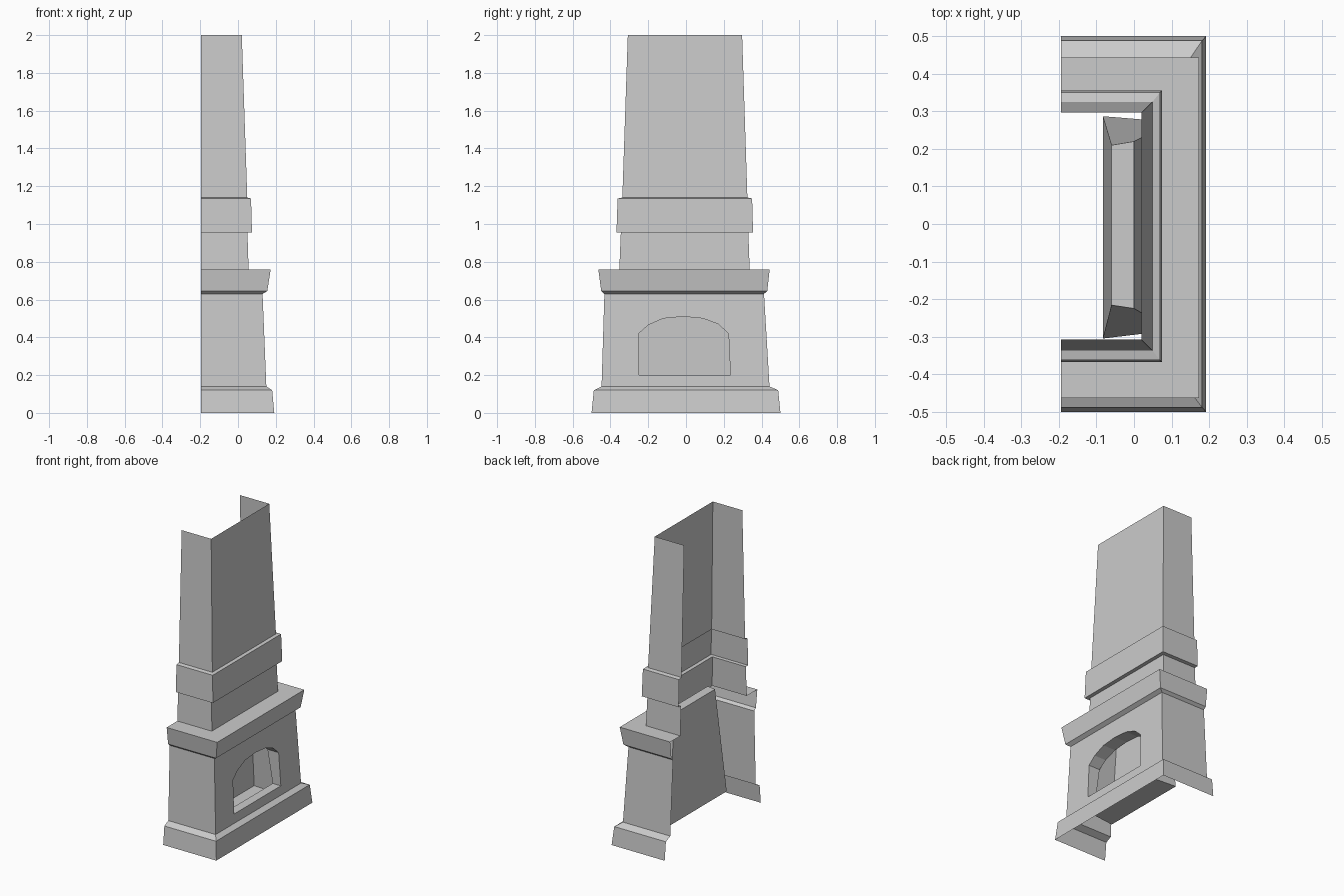
import bpy
import bmesh

cube = bpy.data.objects.get("Cube")
if cube:
    bpy.data.objects.remove(cube, do_unlink=True)

stone = bpy.data.materials.new("grey_stone")
stone.use_nodes = True
COLOUR = (0.6, 0.6, 0.6, 1)
stone.diffuse_color = COLOUR
stone.node_tree.nodes["Principled BSDF"].inputs["Base Color"].default_value = COLOUR

BACK = -0.195

# Arched opening outline as (y, z), sill to sill
ARCH = [(-0.25, 0.2), (-0.25, 0.42), (-0.2, 0.465), (-0.12, 0.5), (-0.015, 0.51),
        (0.09, 0.5), (0.17, 0.47), (0.225, 0.42), (0.235, 0.2)]


def finish(name, bm):
    mesh = bpy.data.meshes.new(name)
    bm.to_mesh(mesh)
    bm.free()
    mesh.materials.append(stone)
    obj = bpy.data.objects.new(name, mesh)
    bpy.context.collection.objects.link(obj)
    return obj


def front_x(low, high):
    """Depth of a leaning front, given (x, z) at its foot and head."""
    return lambda z: low[0] + (high[0] - low[0]) * (z - low[1]) / (high[1] - low[1])


def arch_verts(bm, depth):
    return [bm.verts.new((depth(z), y, z)) for y, z in ARCH]


def pierced_face(bm, bl, br, tr, tl, arch):
    """A quad with the arch cut out of it."""
    bm.faces.new([bl, br, arch[-1], arch[0]])
    bm.faces.new([bl] + arch + [br, tr, tl])


def shell(name, levels, pierced=False):
    """Three-sided wall, open at the back; levels are (z, front x, y min, y max)."""
    bm = bmesh.new()
    rings = [[bm.verts.new(p) for p in
              ((BACK, lo, z), (x, lo, z), (x, hi, z), (BACK, hi, z))]
             for z, x, lo, hi in levels]
    for a, b in zip(rings, rings[1:]):
        for i in range(3):
            if pierced and i == 1:
                arch = arch_verts(bm, body_front)
                pierced_face(bm, a[1], a[2], b[2], b[1], arch)
            else:
                bm.faces.new([a[i], a[i + 1], b[i + 1], b[i]])
    return finish(name, bm)


body_front = front_x((0.15, 0.14), (0.13, 0.63))
box_front = front_x((0.1, 0.12), (0.0, 0.82))

# Outer masonry, from the floor up; neighbours share their meeting edge
plinth_top = (0.14, 0.15, -0.447, 0.442)
body_top = (0.63, 0.13, -0.432, 0.413)
shelf_inner = (0.76, 0.056, -0.353, 0.337)
neck_top = (0.955, 0.05, -0.345, 0.33)
flue_foot = (1.14, 0.049, -0.337, 0.325)

shell("plinth", [(0, 0.192, -0.5, 0.5), (0.12, 0.181, -0.488, 0.488), plinth_top])
shell("fireplace_body", [plinth_top, body_top], pierced=True)
shell("mantel", [body_top, (0.645, 0.155, -0.449, 0.43),
                 (0.76, 0.173, -0.464, 0.443), shelf_inner])
shell("neck", [shelf_inner, neck_top])
shell("collar_band", [neck_top, (0.956, 0.074, -0.368, 0.355),
                      (1.135, 0.069, -0.362, 0.35), flue_foot])
shell("chimney_flue", [flue_foot, (2.0, 0.02, -0.308, 0.297)])

# Tapered firebox behind the opening
bm = bmesh.new()
foot = [bm.verts.new(p) for p in ((-0.083, -0.305, 0.12), (0.1, -0.283, 0.12),
                                  (0.1, 0.272, 0.12), (-0.083, 0.287, 0.12))]
head = [bm.verts.new(p) for p in ((-0.06, -0.216, 0.82), (0.0, -0.225, 0.82),
                                  (0.0, 0.22, 0.82), (-0.06, 0.21, 0.82))]
for i in (0, 2, 3):
    j = (i + 1) % 4
    bm.faces.new([foot[i], foot[j], head[j], head[i]])
bm.faces.new(foot[::-1])
bm.faces.new(head)
pierced_face(bm, foot[1], foot[2], head[2], head[1], arch_verts(bm, box_front))
bmesh.ops.reverse_faces(bm, faces=bm.faces[:])
finish("firebox", bm)

# Reveal lining the arch between the body and the firebox
bm = bmesh.new()
outer, inner = arch_verts(bm, body_front), arch_verts(bm, box_front)
for i in range(len(ARCH)):
    j = (i + 1) % len(ARCH)
    bm.faces.new([outer[i], outer[j], inner[j], inner[i]])
finish("arch_reveal", bm)
